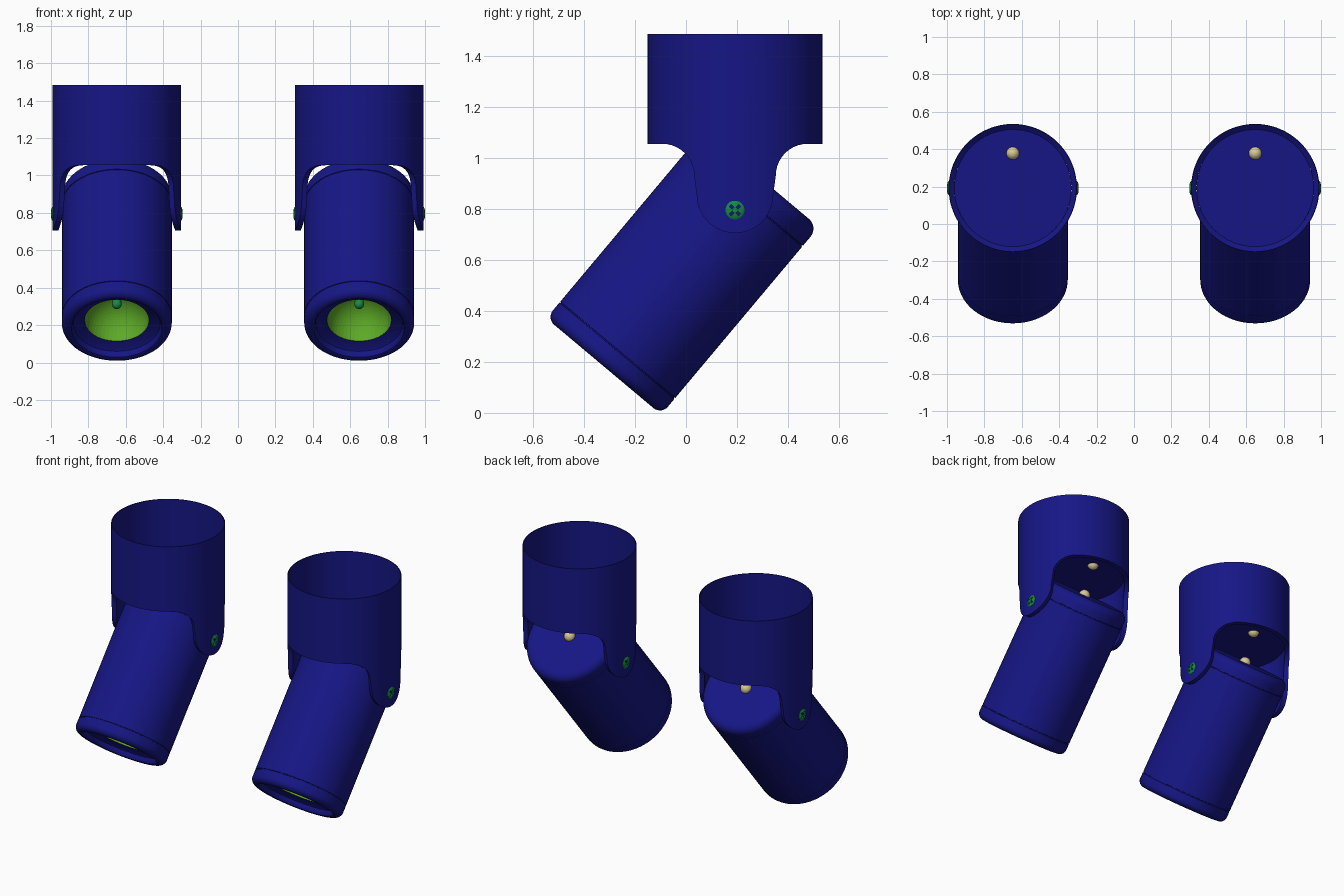
import bpy, bmesh
from math import sin, cos, asin, pi, radians
from mathutils import Matrix, Vector

if "Cube" in bpy.data.objects:
    bpy.data.objects.remove(bpy.data.objects["Cube"])

R, WALL, TOP, PLATE_Z = 0.343, 0.313, 1.485, 1.10
PIVOT = Vector((0, 0.192, 0.795))
TILT = Matrix.Rotation(radians(-40), 4, 'X')


def material(name, rgb):
    m = bpy.data.materials.new(name)
    m.diffuse_color = (*rgb, 1)
    m.use_nodes = True
    m.node_tree.nodes["Principled BSDF"].inputs["Base Color"].default_value = m.diffuse_color
    return m


NAVY = material("navy_paint", (0.008, 0.008, 0.24))
LIME = material("reflector_green", (0.11, 0.40, 0.02))
TEAL = material("screw_green", (0.008, 0.25, 0.06))
CREAM = material("grommet_cream", (0.68, 0.58, 0.30))


def finish(name, bm, mat, matrix, smooth=True, flip=False):
    bmesh.ops.remove_doubles(bm, verts=bm.verts, dist=1e-5)
    bmesh.ops.recalc_face_normals(bm, faces=bm.faces)
    if flip:
        bmesh.ops.reverse_faces(bm, faces=bm.faces)
    me = bpy.data.meshes.new(name)
    bm.to_mesh(me)
    bm.free()
    me.materials.append(mat)
    ob = bpy.data.objects.new(name, me)
    bpy.context.collection.objects.link(ob)
    ob.matrix_world = matrix
    if smooth:
        bpy.ops.object.select_all(action='DESELECT')
        ob.select_set(True)
        bpy.context.view_layer.objects.active = ob
        bpy.ops.object.shade_smooth_by_angle(angle=radians(32))
    return ob


def skin(columns, loop=False):
    """Quads between neighbouring columns of points, closed all round."""
    bm = bmesh.new()
    cols = [[bm.verts.new(p) for p in c] for c in columns]
    n = len(cols[0])
    for i, a in enumerate(cols):
        b = cols[(i + 1) % len(cols)]
        for j in range(n if loop else n - 1):
            k = (j + 1) % n
            bm.faces.new((a[j], b[j], b[k], a[k]))
    bmesh.ops.dissolve_degenerate(bm, dist=1e-6, edges=bm.edges)
    return bm


def lathe(name, profile, mat, matrix, segs=64, **kw):
    cols = [[(r * cos(a), r * sin(a), z) for r, z in profile]
            for a in (2 * pi * i / segs for i in range(segs))]
    return finish(name, skin(cols), mat, matrix, **kw)


def arc(cr, cz, r, a0, a1, n):
    return [(cr + r * cos(radians(a0 + (a1 - a0) * i / n)),
             cz + r * sin(radians(a0 + (a1 - a0) * i / n))) for i in range(n + 1)]


def ball(name, r, mat, loc):
    bm = bmesh.new()
    bmesh.ops.create_uvsphere(bm, u_segments=24, v_segments=14, radius=r)
    return finish(name, bm, mat, Matrix.Translation(loc))


def bracket(name, matrix):
    # lower edge of a quarter: rounded ear, flared shoulder, level rim
    edge = arc(0, 0.855, 0.15, -90, 0, 12) + arc(0.285, 0.93, 0.125, 180, 90, 10)
    quarter = [(asin(y / R), z) for y, z in edge]
    p0 = quarter[-1][0]
    quarter += [(p0 + (pi / 2 - p0) * i / 6, 1.055) for i in range(1, 7)]
    half = quarter + [(pi - p, z) for p, z in quarter[-2::-1]]
    ring = half[:-1] + [(p + pi, z) for p, z in half[:-1]]
    cols = []
    for p, zb in ring:
        section = [(R, TOP), (R, zb), (WALL, zb), (WALL, PLATE_Z),
                   (0.338, PLATE_Z + 0.02), (0.338, TOP)]
        cols.append([(r * cos(p), r * sin(p), z) for r, z in section])
    return finish(name, skin(cols, loop=True), NAVY, matrix)


def screw(name, matrix):
    head = lathe(name, [(0, -0.012), (0.037, -0.012), (0.037, 0.001), (0.030, 0.006),
                        (0.016, 0.0088), (0, 0.0095)], TEAL, matrix, segs=32)
    # crossed driver slot
    for k in (1, -1):
        bm = bmesh.new()
        bmesh.ops.create_cube(bm, size=1, matrix=Matrix.Rotation(k * pi / 4, 4, 'Z')
                              @ Matrix.Diagonal((0.052, 0.011, 0.018, 1)))
        cutter = finish("slot_cutter", bm, NAVY, matrix, smooth=False)
        mod = head.modifiers.new("slot", 'BOOLEAN')
        mod.operation, mod.solver, mod.object = 'DIFFERENCE', 'EXACT', cutter
        bpy.context.view_layer.objects.active = head
        bpy.ops.object.modifier_apply(modifier=mod.name)
        bpy.data.objects.remove(cutter)


def groove(s):
    return [(0.294, s + 0.003), (0.290, s + 0.002), (0.290, s - 0.002), (0.294, s - 0.003)]


# lamp can, from the back cap round the front lip to the reflector seat
CAN = ([(0, 0.16)] + arc(0.244, 0.11, 0.05, 90, 0, 8) + groove(0.062) + groove(-0.717)
       + arc(0.254, -0.76, 0.04, 0, -90, 7)
       + [(0.243, -0.797), (0.236, -0.788), (0.232, -0.765), (0.225, -0.76), (0.172, -0.744)])

for side, x in (("left", -0.648), ("right", 0.648)):
    axis = Matrix.Translation((x, PIVOT.y, 0))
    lamp = Matrix.Translation((x, PIVOT.y, PIVOT.z)) @ TILT

    # ceiling sleeve with ears, and its inner plate
    bracket(side + "_bracket", axis)
    lathe(side + "_bracket_plate", [(0, PLATE_Z + 0.008), (WALL, PLATE_Z + 0.008),
                                    (WALL, PLATE_Z - 0.008), (0, PLATE_Z - 0.008)], NAVY, axis)

    # tilted lamp can, faceted reflector and bulb
    lathe(side + "_lamp_can", CAN, NAVY, lamp, segs=72)
    lathe(side + "_reflector", arc(0, -0.744, 0.172, 0, 90, 16), LIME, lamp,
          segs=48, smooth=False, flip=True)
    lathe(side + "_bulb", [(0, -0.575), (0.022, -0.575)] + arc(0, -0.633, 0.025, 0, -90, 8),
          TEAL, lamp, segs=24)

    # cable grommets on the plate and on the lamp back
    ball(side + "_plate_grommet", 0.035, CREAM, (x, 0.378, PLATE_Z))
    ball(side + "_lamp_grommet", 0.035, CREAM, lamp @ Vector((0, 0, 0.16)))

    # pivot screws on both ears
    for end, k in (("outer", 1), ("inner", -1)):
        screw(f"{side}_{end}_screw", Matrix.Translation((x + k * R, PIVOT.y, PIVOT.z))
              @ Matrix.Rotation(k * pi / 2, 4, 'Y'))
